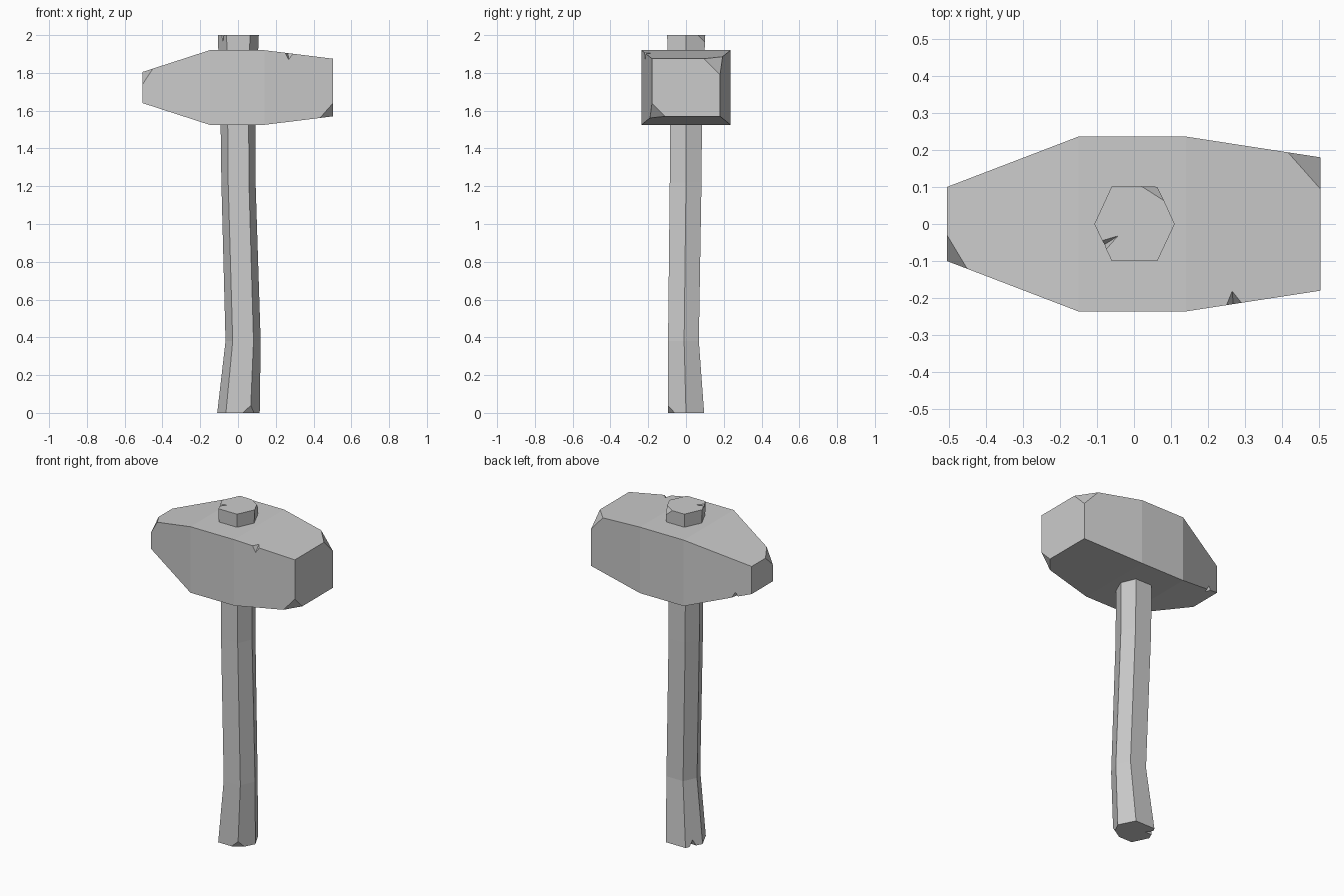
import bpy, bmesh
from mathutils import Vector

if "Cube" in bpy.data.objects:
    bpy.data.objects.remove(bpy.data.objects["Cube"])


def loft(rings):
    """Closed bmesh skinned through a list of equal-sized rings."""
    bm = bmesh.new()
    loops = [[bm.verts.new(p) for p in ring] for ring in rings]
    n = len(loops[0])
    for a, b in zip(loops, loops[1:]):
        for i in range(n):
            j = (i + 1) % n
            bm.faces.new((a[i], a[j], b[j], b[i]))
    bm.faces.new(loops[0][::-1])
    bm.faces.new(loops[-1])
    return bm


def chip_corner(bm, a, b, c):
    """Slice off the corner lying outside the plane through three points."""
    a, b, c = Vector(a), Vector(b), Vector(c)
    normal = (b - a).cross(c - a).normalized()
    centre = sum((v.co for v in bm.verts), Vector()) / len(bm.verts)
    if normal.dot(centre - a) > 0:
        normal.negate()
    geom = bm.verts[:] + bm.edges[:] + bm.faces[:]
    cut = bmesh.ops.bisect_plane(bm, geom=geom, plane_co=a, plane_no=normal,
                                 clear_outer=True)['geom_cut']
    edges = [e for e in cut if isinstance(e, bmesh.types.BMEdge)]
    bmesh.ops.contextual_create(bm, geom=edges)


def make_object(name, bm):
    bmesh.ops.recalc_face_normals(bm, faces=bm.faces[:])
    mesh = bpy.data.meshes.new(name)
    bm.to_mesh(mesh)
    bm.free()
    obj = bpy.data.objects.new(name, mesh)
    bpy.context.collection.objects.link(obj)
    return obj


def notch(obj, name, a, b, p, q):
    """Nick an edge from a to b; p and q are the tips on the two faces."""
    pts = [Vector(v) for v in (a, b, p, q)]
    mid = (pts[2] + pts[3]) / 2
    bm = bmesh.new()
    for v in pts:
        bm.verts.new(mid + (v - mid) * 1.6)
    bmesh.ops.convex_hull(bm, input=bm.verts[:])
    cutter = make_object(name, bm)
    cutter.hide_render = True
    cutter.hide_viewport = True
    mod = obj.modifiers.new(name, 'BOOLEAN')
    mod.operation = 'DIFFERENCE'
    mod.solver = 'EXACT'
    mod.object = cutter


# Hammer head: rectangular sections along x (x, half width, bottom, top)
sections = [(-0.505, 0.10, 1.64, 1.805), (-0.15, 0.236, 1.525, 1.92),
            (0.14, 0.236, 1.525, 1.92), (0.503, 0.18, 1.57, 1.875)]
bm = loft([[(x, -w, lo), (x, w, lo), (x, w, hi), (x, -w, hi)]
           for x, w, lo, hi in sections])
chip_corner(bm, (0.503, 0.095, 1.875), (0.503, 0.18, 1.79), (0.415, 0.194, 1.886))
chip_corner(bm, (0.503, -0.11, 1.57), (0.503, -0.18, 1.64), (0.435, -0.19, 1.562))
chip_corner(bm, (-0.505, -0.03, 1.805), (-0.505, -0.10, 1.74), (-0.45, -0.121, 1.823))
head = make_object("hammer_head", bm)
notch(head, "head_top_nick_cutter", (0.25, -0.219, 1.906), (0.29, -0.213, 1.901),
      (0.265, -0.182, 1.904), (0.268, -0.216, 1.87))
notch(head, "head_bottom_nick_cutter", (-0.40, 0.14, 1.606), (-0.435, 0.127, 1.617),
      (-0.415, 0.105, 1.611), (-0.42, 0.133, 1.64))

# Handle: bent hexagonal shaft
# (z, left tip, left edge, right edge, right tip, front y, middle y, back y)
profile = [(0.0, -0.11, -0.064, 0.066, 0.115, -0.096, 0.0, 0.096),
           (0.38, -0.066, -0.028, 0.082, 0.12, -0.095, -0.01, 0.068),
           (1.22, -0.088, -0.052, 0.058, 0.093, -0.086, 0.0, 0.082),
           (1.60, -0.093, -0.055, 0.056, 0.094, -0.085, 0.0, 0.085),
           (2.0, -0.107, -0.06, 0.063, 0.11, -0.10, 0.0, 0.102)]
bm = loft([[(x0, m, z), (x1, f, z), (x2, f, z), (x3, m, z), (x2, k, z), (x1, k, z)]
           for z, x0, x1, x2, x3, f, m, k in profile])
chip_corner(bm, (0.025, -0.096, 0), (0.068, -0.096, 0.04), (0.084, -0.06, 0))
chip_corner(bm, (0.02, 0.102, 2), (0.081, 0.063, 2), (0.062, 0.101, 1.962))
handle = make_object("handle", bm)
notch(handle, "handle_top_nick_cutter", (-0.086, -0.045, 2), (-0.075, -0.068, 2),
      (-0.043, -0.032, 2), (-0.08, -0.056, 1.96))
notch(handle, "handle_bottom_nick_cutter", (-0.075, 0.073, 0), (-0.093, 0.036, 0),
      (-0.05, 0.035, 0), (-0.083, 0.054, 0.04))
